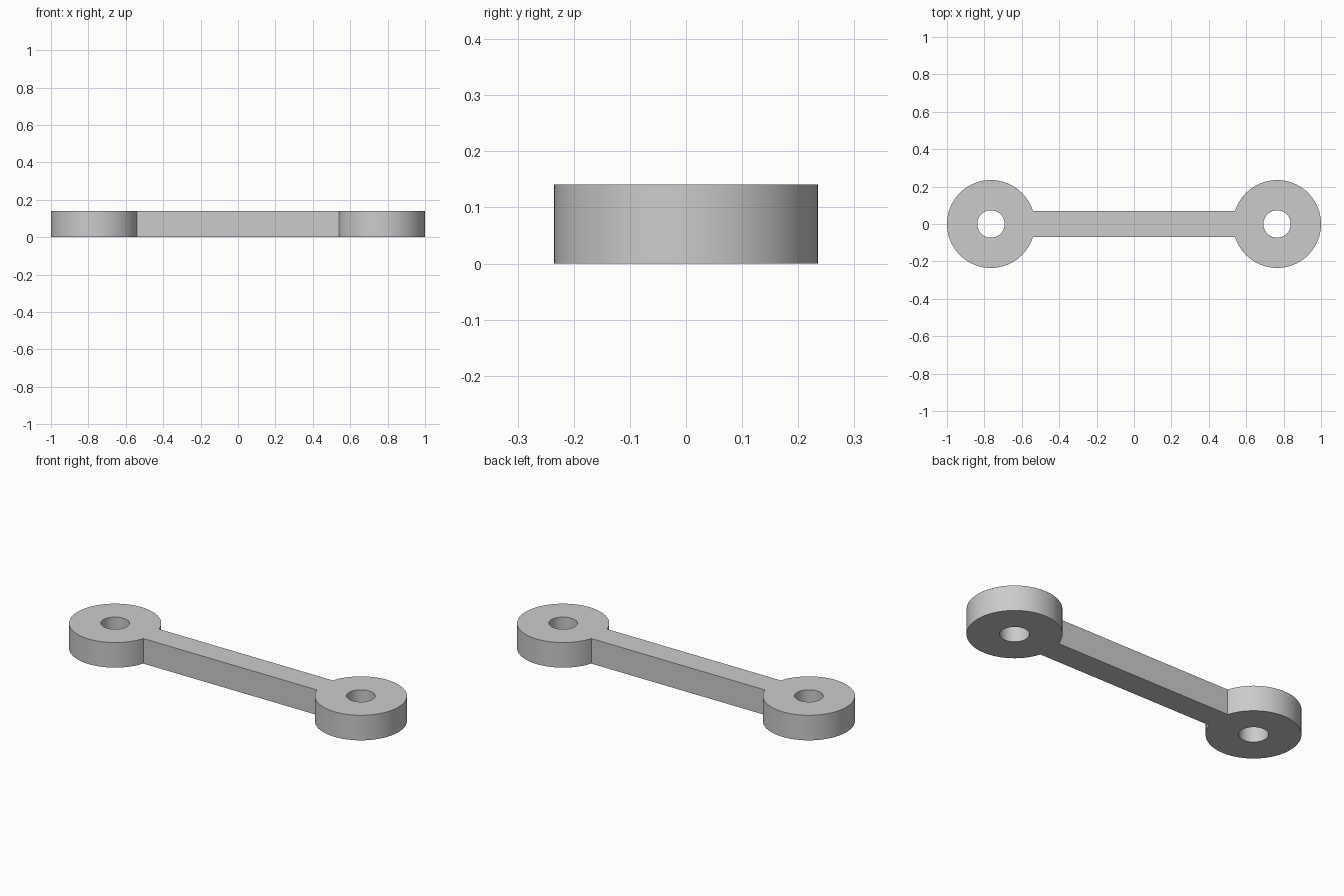
import bpy
import bmesh
import math

cube = bpy.data.objects.get("Cube")
if cube:
    bpy.data.objects.remove(cube, do_unlink=True)

LENGTH = 2.0
HEIGHT = 0.141
EYE_RADIUS = 0.235
HOLE_RADIUS = 0.073
BAR_HALF_WIDTH = 0.07
EYE_X = LENGTH / 2 - EYE_RADIUS
FACING_STEPS, OUTER_STEPS = 12, 72

grey = bpy.data.materials.new("light grey")
grey.use_nodes = True
colour = (0.6, 0.6, 0.6, 1)
grey.diffuse_color = colour
grey.node_tree.nodes["Principled BSDF"].inputs["Base Color"].default_value = colour

# Angles round an eye, starting with the arc that meets the bar
half = math.asin(BAR_HALF_WIDTH / EYE_RADIUS)
angles = [-half + 2 * half * i / FACING_STEPS for i in range(FACING_STEPS)]
angles += [half + (2 * math.pi - 2 * half) * i / OUTER_STEPS for i in range(OUTER_STEPS)]

bm = bmesh.new()


def circle(x, radius, turn):
    return [bm.verts.new((x + radius * math.cos(a + turn),
                          radius * math.sin(a + turn), 0)) for a in angles]


def eye(x, turn):
    """Flat ring; returns the arc of vertices where the bar joins."""
    outer, inner = circle(x, EYE_RADIUS, turn), circle(x, HOLE_RADIUS, turn)
    for i in range(len(angles)):
        j = (i + 1) % len(angles)
        bm.faces.new((outer[i], outer[j], inner[j], inner[i]))
    return outer[:FACING_STEPS + 1]


# Two eyes joined by the bar
right_arc = eye(-EYE_X, 0)
left_arc = eye(EYE_X, math.pi)
bm.faces.new(right_arc[::-1] + left_arc[::-1])

# Thicken the outline into a solid
result = bmesh.ops.extrude_face_region(bm, geom=bm.faces[:], use_keep_orig=True)
top = [g for g in result["geom"] if isinstance(g, bmesh.types.BMVert)]
bmesh.ops.translate(bm, verts=top, vec=(0, 0, HEIGHT))
bmesh.ops.recalc_face_normals(bm, faces=bm.faces[:])

mesh = bpy.data.meshes.new("link_arm")
bm.to_mesh(mesh)
bm.free()
mesh.materials.append(grey)
link = bpy.data.objects.new("link_arm", mesh)
bpy.context.collection.objects.link(link)

# Smooth round walls, crisp rims
bpy.ops.object.select_all(action="DESELECT")
link.select_set(True)
bpy.context.view_layer.objects.active = link
bpy.ops.object.shade_smooth_by_angle(angle=math.radians(30))
